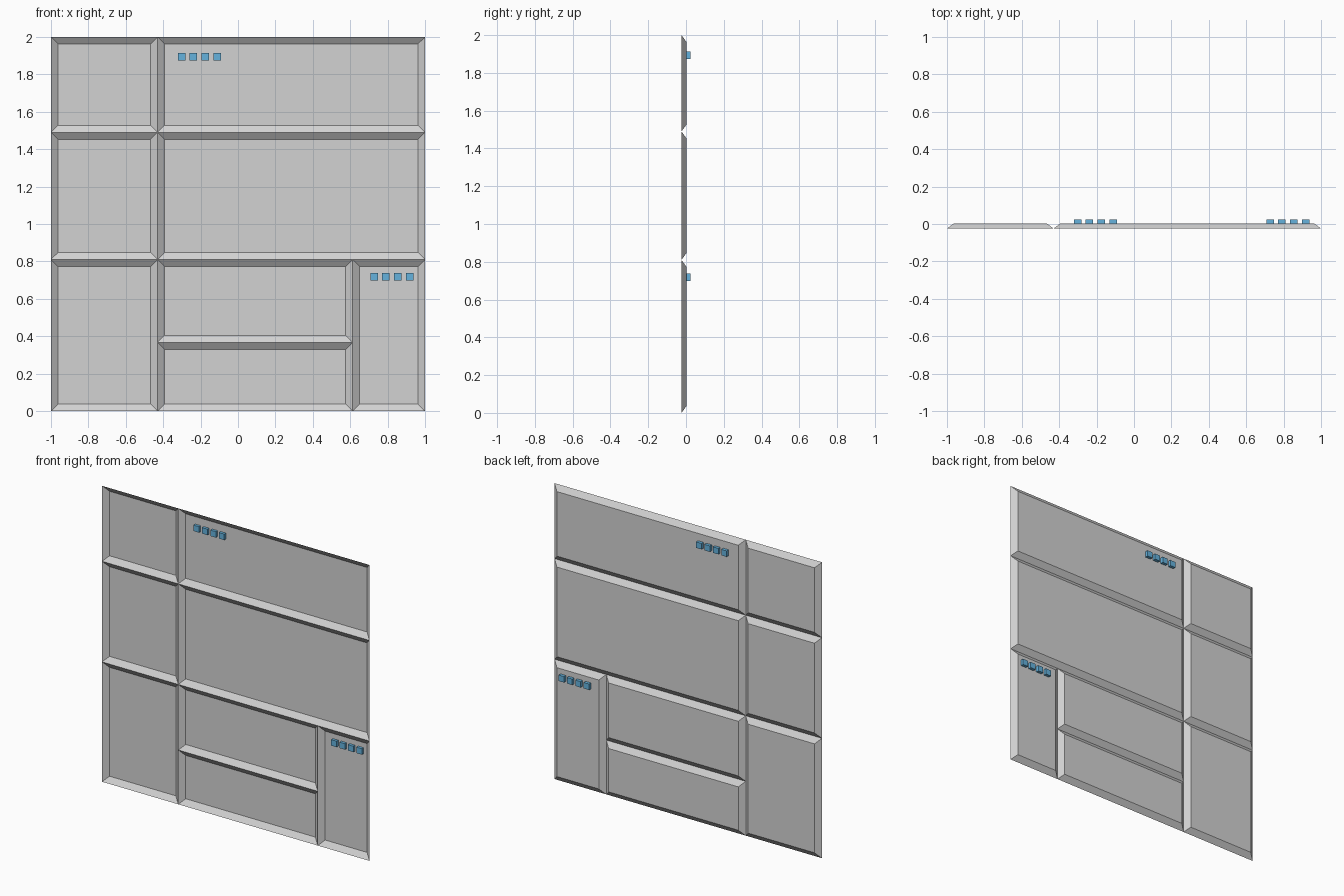
import bpy
import bmesh
from mathutils import Matrix

if "Cube" in bpy.data.objects:
    bpy.data.objects.remove(bpy.data.objects["Cube"])

RIM_Y, BACK_Y, INSET = -0.024, 0.003, 0.037


def make_material(name, rgb):
    mat = bpy.data.materials.new(name)
    mat.diffuse_color = (*rgb, 1.0)
    mat.use_nodes = True
    mat.node_tree.nodes["Principled BSDF"].inputs["Base Color"].default_value = mat.diffuse_color
    return mat


grey = make_material("panel grey", (0.65, 0.65, 0.65))
blue = make_material("marker blue", (0.13, 0.45, 0.73))


def add_object(name, bm, mat):
    mesh = bpy.data.meshes.new(name)
    bm.to_mesh(mesh)
    bm.free()
    mesh.materials.append(mat)
    bpy.context.collection.objects.link(bpy.data.objects.new(name, mesh))


def tray(name, x0, x1, z0, z1):
    """Shallow open tray: wide rim in front, smaller flat back, sloped walls."""
    bm = bmesh.new()

    def ring(d, y):
        return [bm.verts.new((x, y, z)) for x, z in
                ((x0 + d, z0 + d), (x0 + d, z1 - d), (x1 - d, z1 - d), (x1 - d, z0 + d))]

    rim, back = ring(0, RIM_Y), ring(INSET, BACK_Y)
    bm.faces.new(back)
    for i in range(4):
        j = (i + 1) % 4
        bm.faces.new((rim[i], rim[j], back[j], back[i]))
    add_object(name, bm, grey)


def cube(name, x, z, size=0.04):
    bm = bmesh.new()
    bmesh.ops.create_cube(bm, size=size, matrix=Matrix.Translation((x, 0.004, z)))
    add_object(name, bm, blue)


# Wall panels, split by the dividing lines
X_LEFT, X_DIV, X_DOOR, X_RIGHT = -1.0, -0.43, 0.613, 1.0
Z_LOW, Z_MID, Z_HIGH, Z_TOP = 0.367, 0.81, 1.49, 2.0

for label, z0, z1 in (("lower", 0, Z_MID), ("middle", Z_MID, Z_HIGH), ("upper", Z_HIGH, Z_TOP)):
    tray(f"left_{label}_panel", X_LEFT, X_DIV, z0, z1)
    if label != "lower":
        tray(f"right_{label}_panel", X_DIV, X_RIGHT, z0, z1)

tray("centre_bottom_panel", X_DIV, X_DOOR, 0, Z_LOW)
tray("centre_lower_panel", X_DIV, X_DOOR, Z_LOW, Z_MID)
tray("right_lower_panel", X_DOOR, X_RIGHT, 0, Z_MID)

# Rows of four small cubes pushed through the panels
for label, start, z in (("upper", -0.301, 1.893), ("lower", 0.728, 0.718)):
    for i in range(4):
        cube(f"{label}_marker_{i + 1}", start + i * 0.063, z)
